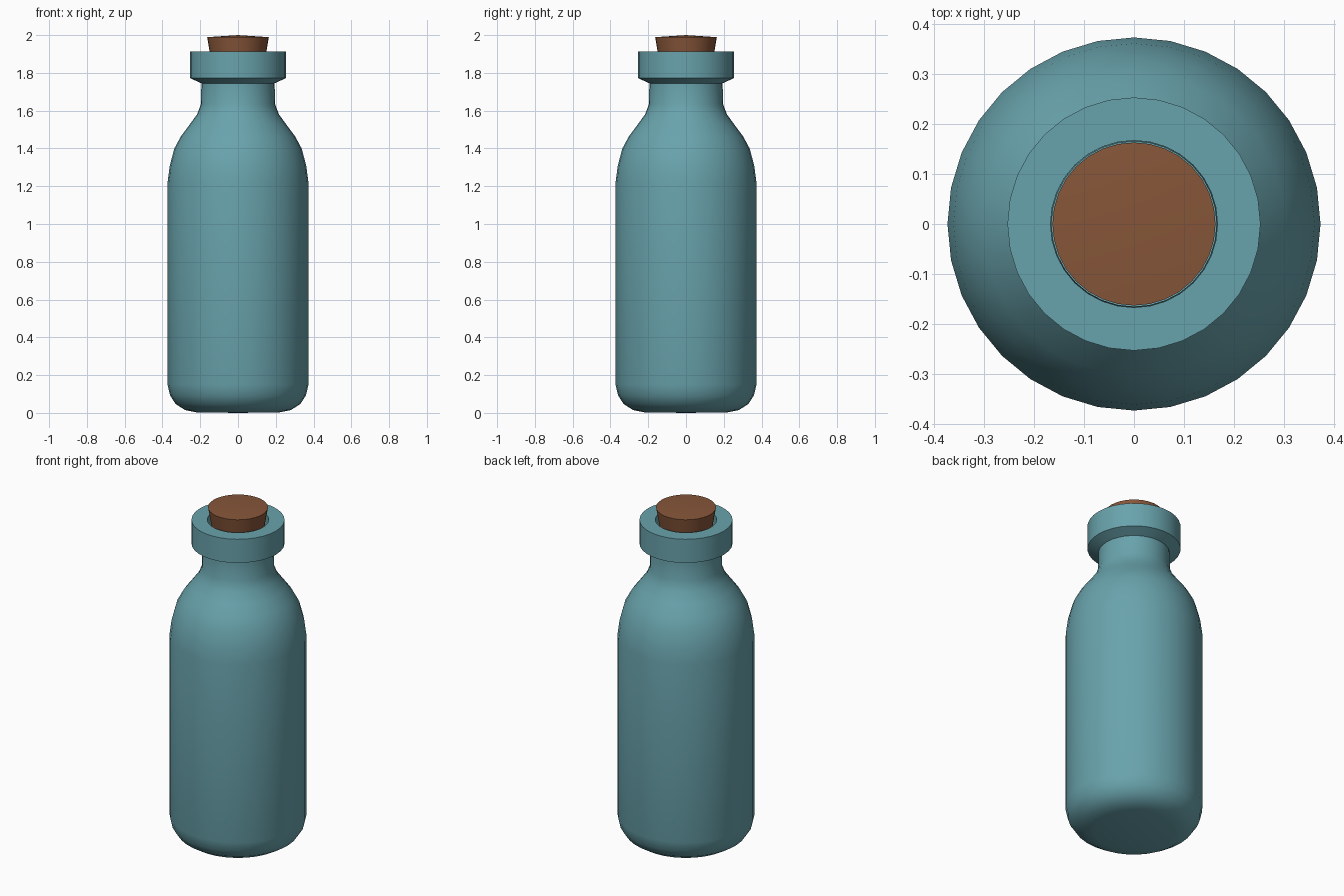
import bpy, bmesh, math

if "Cube" in bpy.data.objects:
    bpy.data.objects.remove(bpy.data.objects["Cube"])

SEGMENTS = 32


def material(name, rgb):
    m = bpy.data.materials.new(name)
    m.diffuse_color = (*rgb, 1)
    m.use_nodes = True
    m.node_tree.nodes["Principled BSDF"].inputs["Base Color"].default_value = m.diffuse_color
    return m


def lathe(name, profile, mat):
    """Spin an (r, z) profile around z; points with r = 0 become poles."""
    bm = bmesh.new()
    verts = [bm.verts.new((r, 0, z)) for r, z in profile]
    edges = [bm.edges.new(pair) for pair in zip(verts, verts[1:])]
    bmesh.ops.spin(bm, geom=verts + edges, cent=(0, 0, 0), axis=(0, 0, 1),
                   angle=math.tau, steps=SEGMENTS, use_merge=True)
    bmesh.ops.remove_doubles(bm, verts=bm.verts, dist=1e-4)
    bmesh.ops.recalc_face_normals(bm, faces=bm.faces)
    mesh = bpy.data.meshes.new(name)
    bm.to_mesh(mesh)
    bm.free()
    mesh.materials.append(mat)
    obj = bpy.data.objects.new(name, mesh)
    bpy.context.collection.objects.link(obj)
    bpy.ops.object.select_all(action='DESELECT')
    obj.select_set(True)
    bpy.context.view_layer.objects.active = obj
    bpy.ops.object.shade_smooth_by_angle(angle=math.radians(35))
    return obj


glass = material("teal glass", (0.141, 0.366, 0.413))
cork = material("brown cork", (0.242, 0.093, 0.041))

# Hollow bottle: base, body, shoulder, neck, collar, then the inner wall
lathe("bottle", [
    (0, 0), (0.22, 0.003), (0.28, 0.015), (0.33, 0.047), (0.36, 0.093), (0.373, 0.15),
    (0.373, 1.22), (0.361, 1.31), (0.337, 1.40), (0.302, 1.465), (0.257, 1.525),
    (0.217, 1.58), (0.196, 1.635),
    (0.194, 1.745), (0.253, 1.772), (0.253, 1.914), (0.167, 1.914),
    (0.165, 1.64), (0.22, 1.53), (0.31, 1.40), (0.345, 1.22), (0.345, 0.15),
    (0.30, 0.06), (0.20, 0.03), (0, 0.03)], glass)

# Tapered stopper with a slightly domed top
lathe("stopper", [
    (0, 1.72), (0.118, 1.72), (0.163, 1.989), (0, 2.0)], cork)
